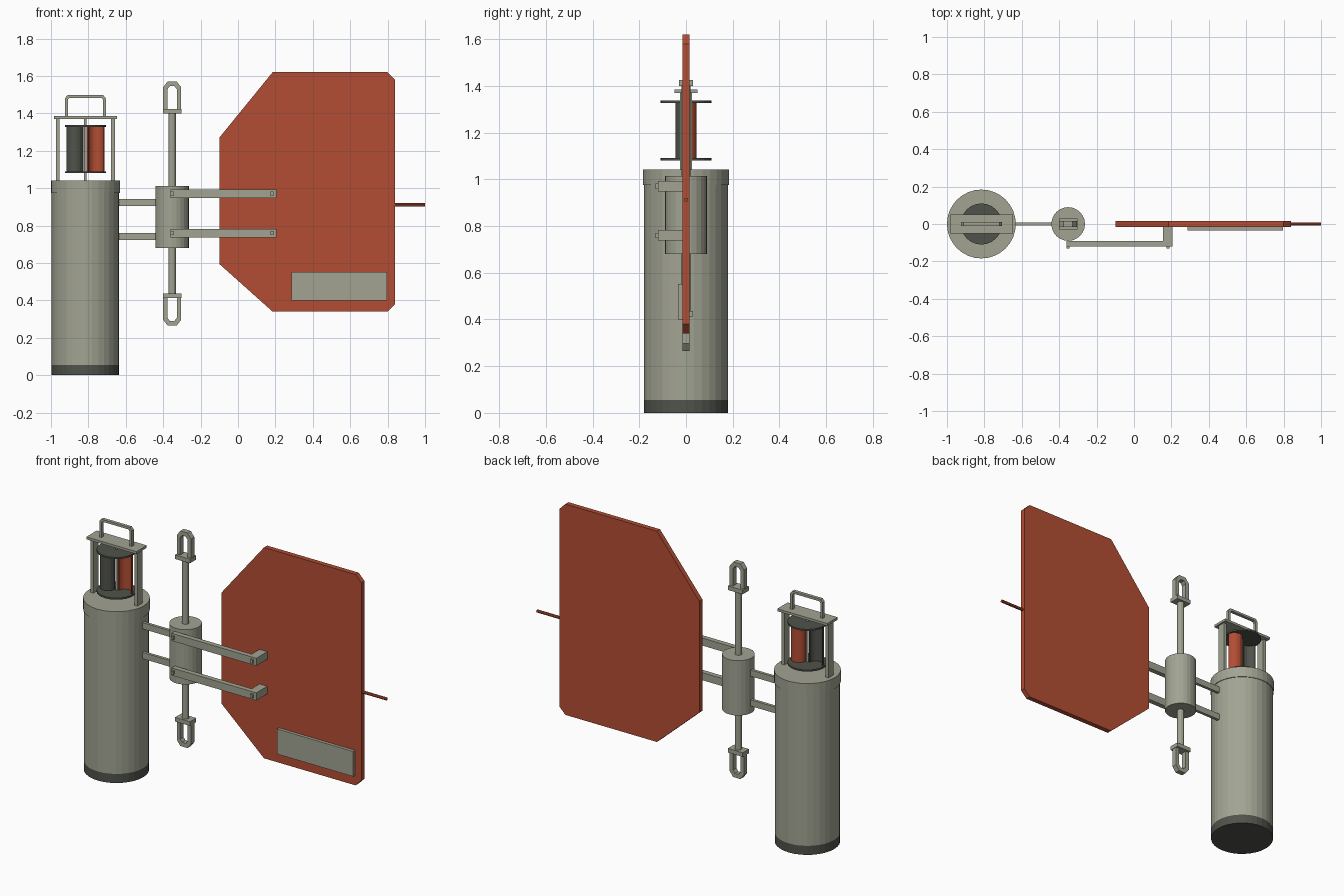
import bpy, bmesh, math
from mathutils import Matrix, Vector

if "Cube" in bpy.data.objects:
    bpy.data.objects.remove(bpy.data.objects["Cube"], do_unlink=True)


def material(name, r, g, b):
    m = bpy.data.materials.new(name)
    m.use_nodes = True
    m.diffuse_color = (r, g, b, 1)
    m.node_tree.nodes["Principled BSDF"].inputs["Base Color"].default_value = (r, g, b, 1)
    return m


GREY = material("olive grey", 0.36, 0.37, 0.29)
ORANGE = material("rust orange", 0.45, 0.075, 0.033)
DARK = material("charcoal", 0.08, 0.085, 0.07)


def finish(name, bm, mat):
    bmesh.ops.recalc_face_normals(bm, faces=bm.faces)
    mesh = bpy.data.meshes.new(name)
    bm.to_mesh(mesh)
    bm.free()
    mesh.materials.append(mat)
    obj = bpy.data.objects.new(name, mesh)
    bpy.context.collection.objects.link(obj)
    return obj


def box(name, mat, x, y, z):
    """Box from (min, max) pairs on each axis."""
    bm = bmesh.new()
    bmesh.ops.create_cube(bm, size=1)
    for v in bm.verts:
        v.co = Vector([(a + b) / 2 + c * (b - a) for c, (a, b) in zip(v.co, (x, y, z))])
    return finish(name, bm, mat)


def cylinder(name, mat, x, radius, z0, z1, sides=24):
    bm = bmesh.new()
    bmesh.ops.create_cone(bm, cap_ends=True, segments=sides, radius1=radius, radius2=radius,
                          depth=z1 - z0, matrix=Matrix.Translation((x, 0, (z0 + z1) / 2)))
    return finish(name, bm, mat)


def extrude(bm, direction):
    faces = bmesh.ops.extrude_face_region(bm, geom=list(bm.faces))["geom"]
    bmesh.ops.translate(bm, vec=direction,
                        verts=[v for v in faces if isinstance(v, bmesh.types.BMVert)])


def strip(name, mat, outer, inner, half):
    """Bent flat bar between two open xz paths, centred on y = 0."""
    bm = bmesh.new()
    a, b = [[bm.verts.new((x, -half, z)) for x, z in p] for p in (outer, inner)]
    for i in range(len(a) - 1):
        bm.faces.new((a[i], a[i + 1], b[i + 1], b[i]))
    extrude(bm, (0, 2 * half, 0))
    return finish(name, bm, mat)


def arch(cx, w, z0, z1, cut):
    """Open arch with chamfered corners."""
    left = [(-w, z0), (-w, z1 - cut * 1.3), (-w + cut, z1)]
    right = [(-x, z) for x, z in reversed(left)]
    return [(cx + x, z) for x, z in left + right]


# Instrument housing
BODY = -0.816
cylinder("housing_base", DARK, BODY, 0.18, 0, 0.055, 32)
cylinder("housing_body", GREY, BODY, 0.18, 0.055, 0.98, 32)
cylinder("housing_cap", GREY, BODY, 0.184, 0.975, 1.042, 32)

# Rotor cage and carrying handle
for side, label in ((-1, "right"), (1, "left")):
    x = BODY + side * 0.148
    box(f"cage_post_{label}", GREY, (x - 0.01, x + 0.01), (-0.025, 0.025), (1.04, 1.372))
box("cage_top_plate", GREY, (BODY - 0.168, BODY + 0.168), (-0.05, 0.05), (1.37, 1.385))
strip("carrying_handle", GREY, arch(BODY, 0.109, 1.38, 1.497, 0.013),
      arch(BODY, 0.094, 1.38, 1.483, 0.007), 0.01)

# Rotor with two opposed half-round vanes
cylinder("rotor_shaft", GREY, BODY, 0.007, 1.04, 1.372, 12)
cylinder("rotor_lower_disc", DARK, BODY, 0.11, 1.08, 1.09)
cylinder("rotor_upper_disc", DARK, BODY, 0.11, 1.327, 1.337)
for side, name, mat in ((-1, "rotor_vane_dark", DARK), (1, "rotor_vane_orange", ORANGE)):
    bm = bmesh.new()
    rings = []
    for r in (0.046, 0.04):
        angles = [math.pi * i / 10 for i in range(11)]
        rings.append([bm.verts.new((BODY + side * 0.056 + r * math.cos(t),
                                    side * r * math.sin(t), 1.088)) for t in angles])
    for i in range(10):
        bm.faces.new((rings[0][i], rings[0][i + 1], rings[1][i + 1], rings[1][i]))
    extrude(bm, (0, 0, 0.24))
    finish(name, bm, mat)

# Mooring spindle and swivel hub
HUB = -0.352
cylinder("swivel_hub", GREY, HUB, 0.09, 0.68, 1.013)
cylinder("spindle_rod", GREY, HUB, 0.02, 0.42, 1.41, 12)

# Shackles mirrored about the middle of the spindle
MID = 0.918
for s, label in ((1, "upper"), (-1, "lower")):
    ends = sorted((MID + s * 0.481, MID + s * 0.506))
    box(f"{label}_shackle_bar", GREY, (HUB - 0.05, HUB + 0.05), (-0.03, 0.03), ends)
    outer, inner = [[(x, MID + s * z) for x, z in p] for p in (
        arch(HUB, 0.048, 0.49, 0.653, 0.024), arch(HUB, 0.025, 0.49, 0.628, 0.013))]
    strip(f"{label}_shackle_loop", GREY, outer, inner, 0.016)

# Bars from housing to hub, and arms from hub to fin
for label, zb, za in (("upper", 0.923, 0.97), ("lower", 0.742, 0.76)):
    box(f"{label}_housing_bar", GREY, (-0.66, -0.42), (-0.009, 0.009), (zb - 0.019, zb + 0.019))
    z = (za - 0.023, za + 0.023)
    box(f"{label}_fin_arm", GREY, (-0.362, 0.207), (-0.12, -0.09), z)
    box(f"{label}_fin_block", GREY, (0.155, 0.207), (-0.092, -0.012), z)
    for end, x in (("hub", -0.352), ("fin", 0.181)):
        box(f"{label}_{end}_bolt", GREY, (x - 0.008, x + 0.008), (-0.13, -0.115),
            (za - 0.011, za + 0.011))

# Tail fin
bm = bmesh.new()
outline = [(-0.1, 0.595), (0.185, 0.34), (0.8, 0.34), (0.84, 0.38),
           (0.84, 1.58), (0.8, 1.62), (0.185, 1.62), (-0.1, 1.27)]
bm.faces.new([bm.verts.new((x, -0.015, z)) for x, z in outline])
extrude(bm, (0, 0.03, 0))
finish("tail_fin", bm, ORANGE)
box("fin_plate", GREY, (0.285, 0.797), (-0.034, -0.014), (0.4, 0.552))

# Tail rod
bm = bmesh.new()
bmesh.ops.create_cone(bm, cap_ends=True, segments=8, radius1=0.009, radius2=0.009, depth=0.2,
                      matrix=Matrix.Translation((0.9, 0, 0.912)) @ Matrix.Rotation(math.pi / 2, 4, "Y"))
finish("tail_rod", bm, ORANGE)
